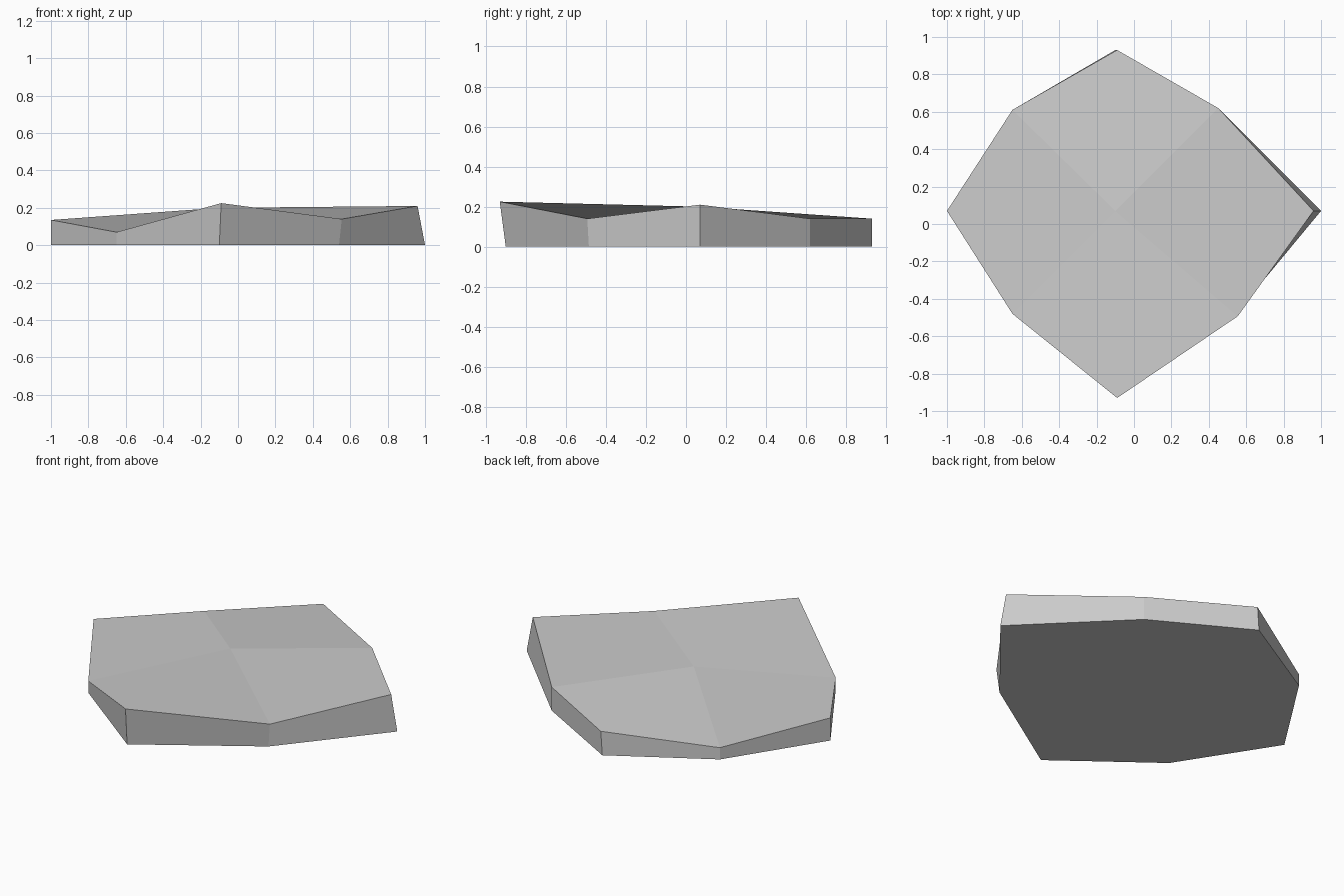
import bpy
import bmesh

# Remove the default cube
cube = bpy.data.objects.get("Cube")
if cube:
    bpy.data.objects.remove(cube, do_unlink=True)

# Stone colour
grey = bpy.data.materials.new("stone_grey")
grey.use_nodes = True
grey.diffuse_color = (0.6, 0.6, 0.6, 1)
grey.node_tree.nodes["Principled BSDF"].inputs["Base Color"].default_value = grey.diffuse_color

# Uneven top rim, counter-clockwise from the left tip; tips and corners alternate
rim = [(0.96, 0.07, 0.21), (0.45, 0.62, 0.14), (-0.09, 0.93, 0.14), (-0.65, 0.61, 0.07),
       (-1.0, 0.07, 0.135), (-0.65, -0.48, 0.07), (-0.09, -0.93, 0.225), (0.555, -0.493, 0.14)]
peak = (-0.10, 0.07, 0.20)

# The base follows the rim, except where the sides lean
leaning = {0: (1.0, 0.07), 2: (-0.10, 0.93), 6: (-0.10, -0.90), 7: (0.54, -0.485)}

bm = bmesh.new()
top = [bm.verts.new(p) for p in rim]
base = [bm.verts.new((*leaning.get(i, p[:2]), 0)) for i, p in enumerate(rim)]
centre = bm.verts.new(peak)

# Side walls
count = len(rim)
for i in range(count):
    j = (i + 1) % count
    bm.faces.new((base[i], base[j], top[j], top[i]))

# Four top facets, each folded from the centre to a tip
for tip in range(0, count, 2):
    bm.faces.new((centre, top[tip - 1], top[tip], top[tip + 1]))

# Flat underside
bm.faces.new(base[::-1])

mesh = bpy.data.meshes.new("stone_slab")
bm.to_mesh(mesh)
bm.free()
mesh.materials.append(grey)
slab = bpy.data.objects.new("stone_slab", mesh)
bpy.context.collection.objects.link(slab)
